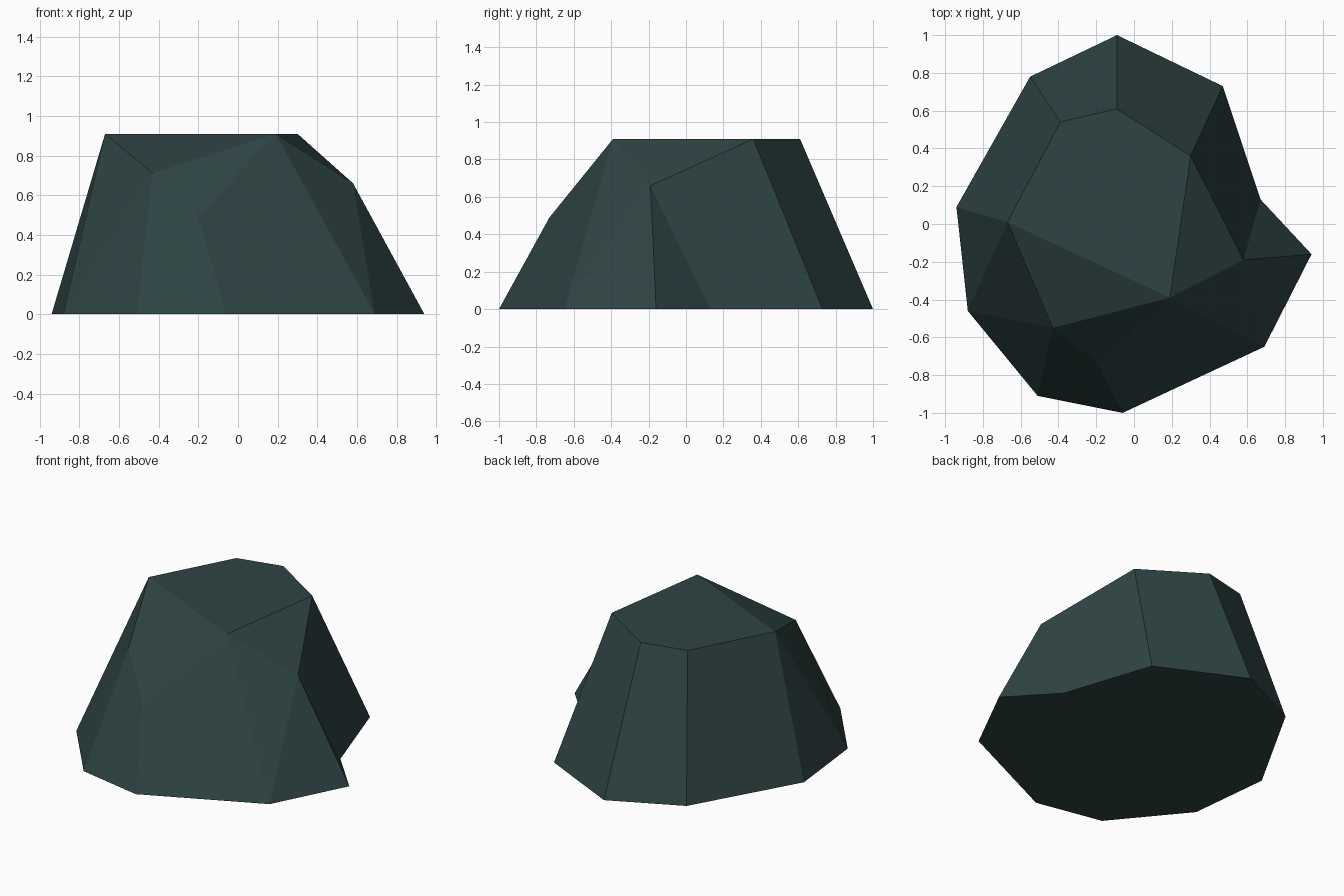
import bpy, bmesh

if "Cube" in bpy.data.objects:
    bpy.data.objects.remove(bpy.data.objects["Cube"])

# ground outline of the boulder, counter-clockwise from above
base = [(-0.51, -0.91), (-0.06, -1.0), (0.69, -0.65), (0.94, -0.16), (0.67, 0.13),
        (0.47, 0.73), (-0.09, 1.0), (-0.55, 0.78), (-0.94, 0.09), (-0.88, -0.46)]
# upper corners: chipped front, chipped front left, shoulder, then flat top
upper = [(-0.20, -0.73, 0.49), (-0.43, -0.55, 0.71), (0.58, -0.19, 0.66),
         (0.19, -0.39, 0.91), (0.30, 0.36, 0.91), (-0.09, 0.61, 0.91),
         (-0.39, 0.54, 0.91), (-0.67, 0.01, 0.91)]

bm = bmesh.new()
b = [bm.verts.new((x, y, 0)) for x, y in base]
chip, left, shoulder, t0, t1, t2, t3, t4 = [bm.verts.new(p) for p in upper]

faces = [
    b[::-1],                                    # underside
    (t0, t1, t2, t3, t4), (t4, left, t0),       # flat top and front slope
    (left, chip, t0), (t0, shoulder, t1),       # chipped corners
    (b[0], b[1], chip, left),                   # front
    (b[1], b[2], t0, chip),
    (b[2], shoulder, t0), (b[2], b[3], shoulder),   # right
    (b[3], b[4], shoulder), (b[4], b[5], t1, shoulder),
    (b[5], b[6], t2, t1), (b[6], b[7], t3, t2),     # back
    (b[7], b[8], t4, t3), (b[8], b[9], t4),         # left
    (b[9], left, t4), (b[9], b[0], left),
]
for f in faces:
    bm.faces.new(f)
bmesh.ops.recalc_face_normals(bm, faces=bm.faces)

mesh = bpy.data.meshes.new("boulder")
bm.to_mesh(mesh)
bm.free()
boulder = bpy.data.objects.new("boulder", mesh)
bpy.context.collection.objects.link(boulder)

stone = bpy.data.materials.new("dark slate green")
stone.diffuse_color = (0.028, 0.057, 0.057, 1)
stone.use_nodes = True
stone.node_tree.nodes["Principled BSDF"].inputs["Base Color"].default_value = stone.diffuse_color
mesh.materials.append(stone)
